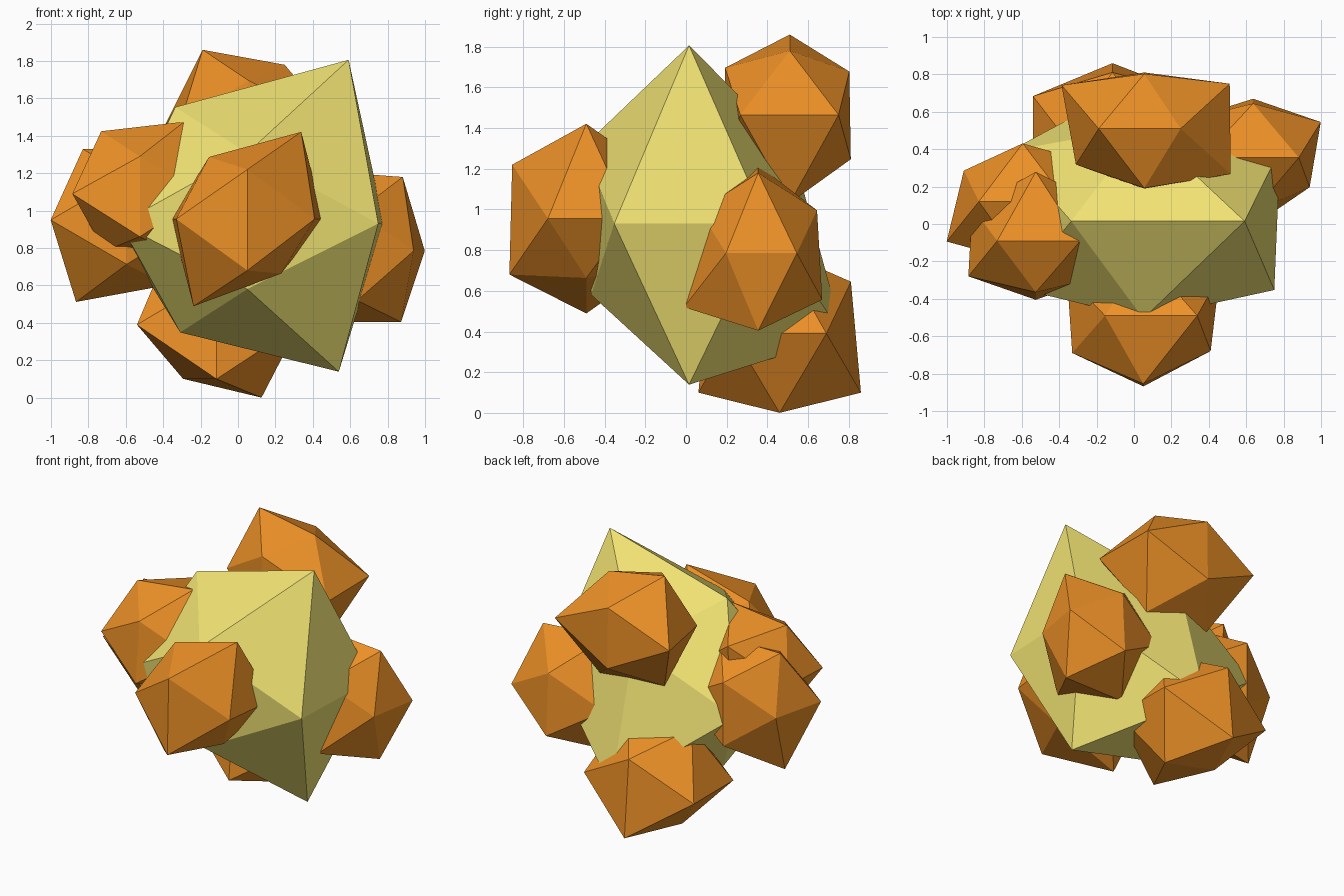
import bpy, bmesh
from math import sqrt
from mathutils import Vector

if "Cube" in bpy.data.objects:
    bpy.data.objects.remove(bpy.data.objects["Cube"])

PHI = (1 + sqrt(5)) / 2
L = sqrt(1 + PHI * PHI)
DEPTH = 0.85   # every lump is squashed a little front to back

# Twelve icosahedron directions, each group ordered -- , -+ , +- , ++
S = [(-1, -1), (-1, 1), (1, -1), (1, 1)]
DIRS = [Vector((a, 0, b * PHI)) / L for a, b in S]      # (x, z) top and bottom
DIRS += [Vector((0, a * PHI, b)) / L for a, b in S]     # (y, z) front and back
DIRS += [Vector((a * PHI, b, 0)) / L for a, b in S]     # (x, y) left and right


def material(name, rgb):
    m = bpy.data.materials.new(name)
    m.diffuse_color = (*rgb, 1)
    m.use_nodes = True
    m.node_tree.nodes["Principled BSDF"].inputs["Base Color"].default_value = m.diffuse_color
    return m


YELLOW = material("pale_yellow", (0.87, 0.76, 0.17))
ORANGE = material("orange", (0.84, 0.28, 0.02))
EDGE = max(1.2 / L, 0)  # longest spacing used to find neighbours below


def lump(name, mat, centre, radii):
    """Icosahedron whose corners are pushed in or out to the given radii."""
    bm = bmesh.new()
    vs = []
    for d, r in zip(DIRS, radii):
        p = d * r
        vs.append(bm.verts.new((p.x, p.y * DEPTH, p.z)))

    def near(i, j):
        return DIRS[i].dot(DIRS[j]) > 0.4

    for i in range(12):
        for j in range(i + 1, 12):
            for k in range(j + 1, 12):
                if near(i, j) and near(j, k) and near(i, k):
                    n = (DIRS[j] - DIRS[i]).cross(DIRS[k] - DIRS[i])
                    t = (i, j, k) if n.dot(DIRS[i]) > 0 else (i, k, j)
                    bm.faces.new([vs[q] for q in t])
    me = bpy.data.meshes.new(name)
    bm.to_mesh(me)
    bm.free()
    me.materials.append(mat)
    ob = bpy.data.objects.new(name, me)
    ob.location = centre
    bpy.context.collection.objects.link(ob)


# Large central body
lump("body", YELLOW, (0.05, 0.015, 0.93),
     [.683, .733, .93, 1.03, .665, .72, 1.05, .70, .80, .84, .823, .86])

# Smaller lumps around it
lump("front_lump", ORANGE, (0.05, -0.49, 0.955),
     [.548, .39, .343, .548, .523, .504, .45, .45, .447, .48, .423, .48])
lump("right_lump", ORANGE, (0.637, 0.355, 0.785),
     [.445, .51, .447, .464, .505, .40, .435, .40, .44, .44, .355, .425])
lump("bottom_lump", ORANGE, (-0.115, 0.46, 0.39),
     [.34, .48, .458, .48, .552, .48, .553, .485, .50, .50, .52, .515])
lump("top_lump", ORANGE, (0.055, 0.51, 1.465),
     [.46, .464, .51, .37, .45, .44, .415, .405, .43, .52, .543, .537])
lump("left_lump", ORANGE, (-0.595, 0.12, 0.95),
     [.515, .446, .41, .45, .45, .45, .43, .43, .478, .37, .45, .45])
lump("front_left_lump", ORANGE, (-0.525, -0.09, 1.09),
     [.36, .393, .40, .453, .436, .38, .45, .51, .424, .40, .42, .42])
